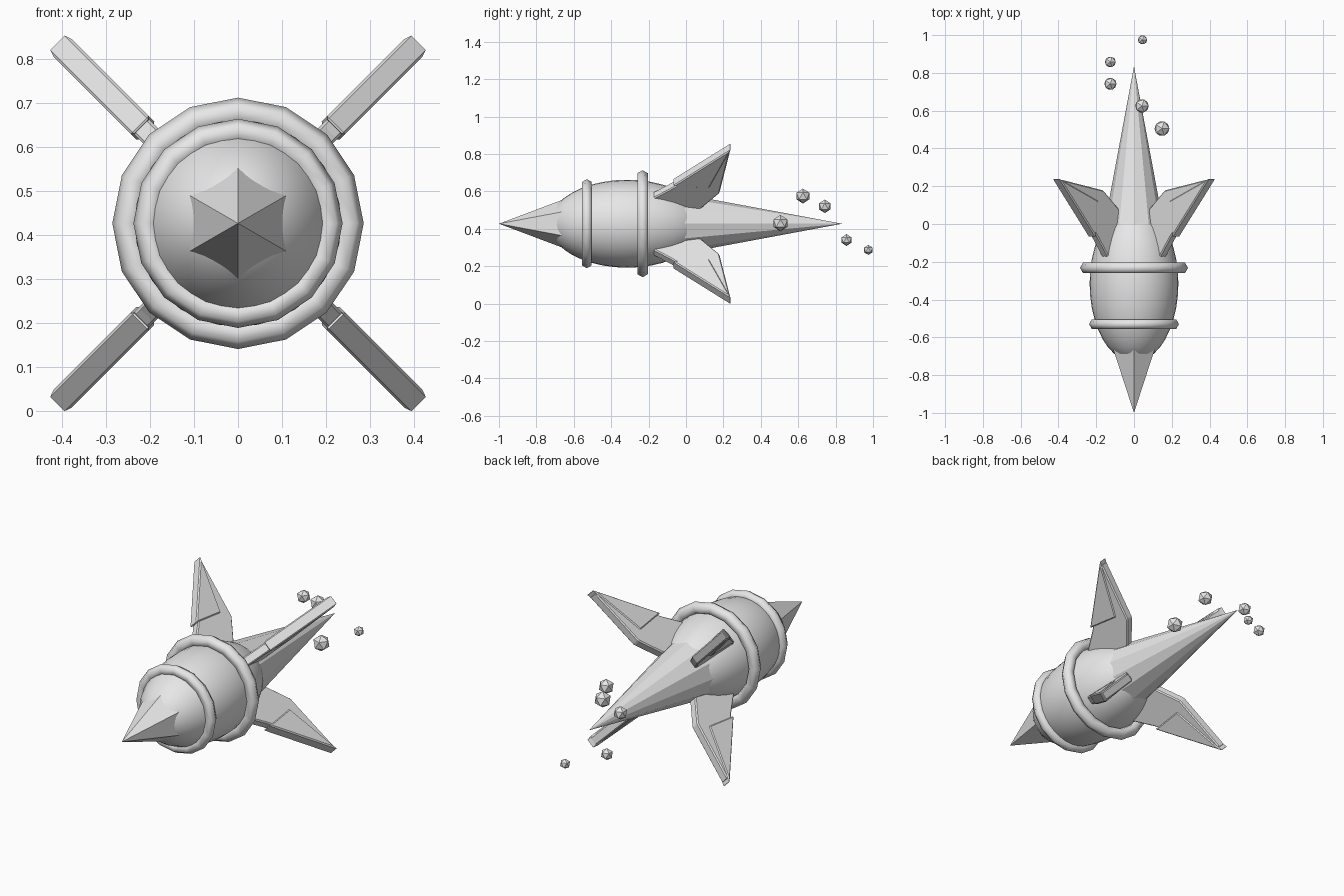
import bpy, bmesh, math
from mathutils import Matrix, Vector

if "Cube" in bpy.data.objects:
    bpy.data.objects.remove(bpy.data.objects["Cube"])

AXIS_Z = 0.427

grey = bpy.data.materials.new("light_grey")
grey.use_nodes = True
grey.diffuse_color = (0.8, 0.8, 0.8, 1)
grey.node_tree.nodes["Principled BSDF"].inputs["Base Color"].default_value = (0.8, 0.8, 0.8, 1)


def finish(name, bm, smooth=False):
    bmesh.ops.recalc_face_normals(bm, faces=bm.faces)
    mesh = bpy.data.meshes.new(name)
    bm.to_mesh(mesh)
    bm.free()
    for p in mesh.polygons:
        p.use_smooth = smooth
    mesh.materials.append(grey)
    obj = bpy.data.objects.new(name, mesh)
    bpy.context.collection.objects.link(obj)
    return obj


def lathe(name, profile, sides, smooth=False, closed=False):
    """Spin (y, radius) points around the long axis."""
    bm = bmesh.new()
    rings = []
    for y, r in profile:
        ring = []
        for i in range(sides):
            a = math.tau * i / sides
            ring.append(bm.verts.new((r * math.sin(a), y, AXIS_Z + r * math.cos(a))))
        rings.append(ring)
    pairs = list(zip(rings, rings[1:]))
    if closed:
        pairs.append((rings[-1], rings[0]))
    for a, b in pairs:
        for i in range(sides):
            j = (i + 1) % sides
            bm.faces.new((a[i], a[j], b[j], b[i]))
    if not closed:
        bm.faces.new(rings[0])
        bm.faces.new(rings[-1])
    bmesh.ops.remove_doubles(bm, verts=bm.verts, dist=1e-5)
    return finish(name, bm, smooth)


def fin_plate(name, outline, thickness, angle, bevel):
    """Extrude a (y, radius) outline and turn it about the long axis."""
    bm = bmesh.new()
    half = thickness / 2
    face = bm.faces.new([bm.verts.new((-half, y, r)) for y, r in outline])
    out = bmesh.ops.extrude_face_region(bm, geom=[face])
    moved = [v for v in out["geom"] if isinstance(v, bmesh.types.BMVert)]
    bmesh.ops.translate(bm, verts=moved, vec=(thickness, 0, 0))
    turn = Matrix.Translation((0, 0, AXIS_Z)) @ Matrix.Rotation(angle, 4, 'Y')
    bmesh.ops.transform(bm, matrix=turn, verts=bm.verts)
    obj = finish(name, bm)
    mod = obj.modifiers.new("edge_chamfer", 'BEVEL')
    mod.width = bevel
    mod.segments = 1
    return obj


# Hull
steps = 20
hull = [(-0.315 - 0.416 * math.cos(math.pi * i / steps),
         0.235 * math.sin(math.pi * i / steps)) for i in range(steps + 1)]
lathe("hull", hull, 32, smooth=True)

# Six-sided nose and long tapering tail
lathe("nose_cone", [(-1.0, 0), (-0.62, 0.143)], 6)
lathe("tail_cone", [(-0.05, 0.165), (0.835, 0)], 12)

# Hoops round the hull
for name, y, major, minor in (("front_hoop", -0.53, 0.209, 0.029),
                              ("rear_hoop", -0.232, 0.253, 0.033)):
    section = [(y + minor * math.sin(math.tau * k / 6),
                major + minor * math.cos(math.tau * k / 6)) for k in range(6)]
    lathe(name, section, 16, smooth=True, closed=True)

# Four diagonal fins, each a root plate with a thicker blade over it
root = [(-0.20, 0.17), (-0.19, 0.205), (-0.07, 0.295), (0.235, 0.565),
        (0.178, 0.25), (0.08, 0.135), (0.0, 0.11)]
blade = [(-0.07, 0.312), (0.24, 0.585), (0.122, 0.292)]
for k, label in enumerate(("upper_left", "lower_left", "lower_right", "upper_right")):
    angle = math.radians(45 + 90 * k)
    fin_plate(label + "_fin_root", root, 0.048, angle, 0.006)
    fin_plate(label + "_fin_blade", blade, 0.058, angle, 0.006)

# Trailing sparks
sparks = [(0.148, 0.505, 0.43, 0.044), (0.042, 0.625, 0.575, 0.04),
          (-0.125, 0.742, 0.52, 0.036), (-0.125, 0.858, 0.34, 0.032),
          (0.045, 0.975, 0.287, 0.027)]
for i, (x, y, z, r) in enumerate(sparks):
    bm = bmesh.new()
    bmesh.ops.create_icosphere(bm, subdivisions=1, radius=r,
                               matrix=Matrix.Translation(Vector((x, y, z))))
    finish("spark_%d" % (i + 1), bm)
